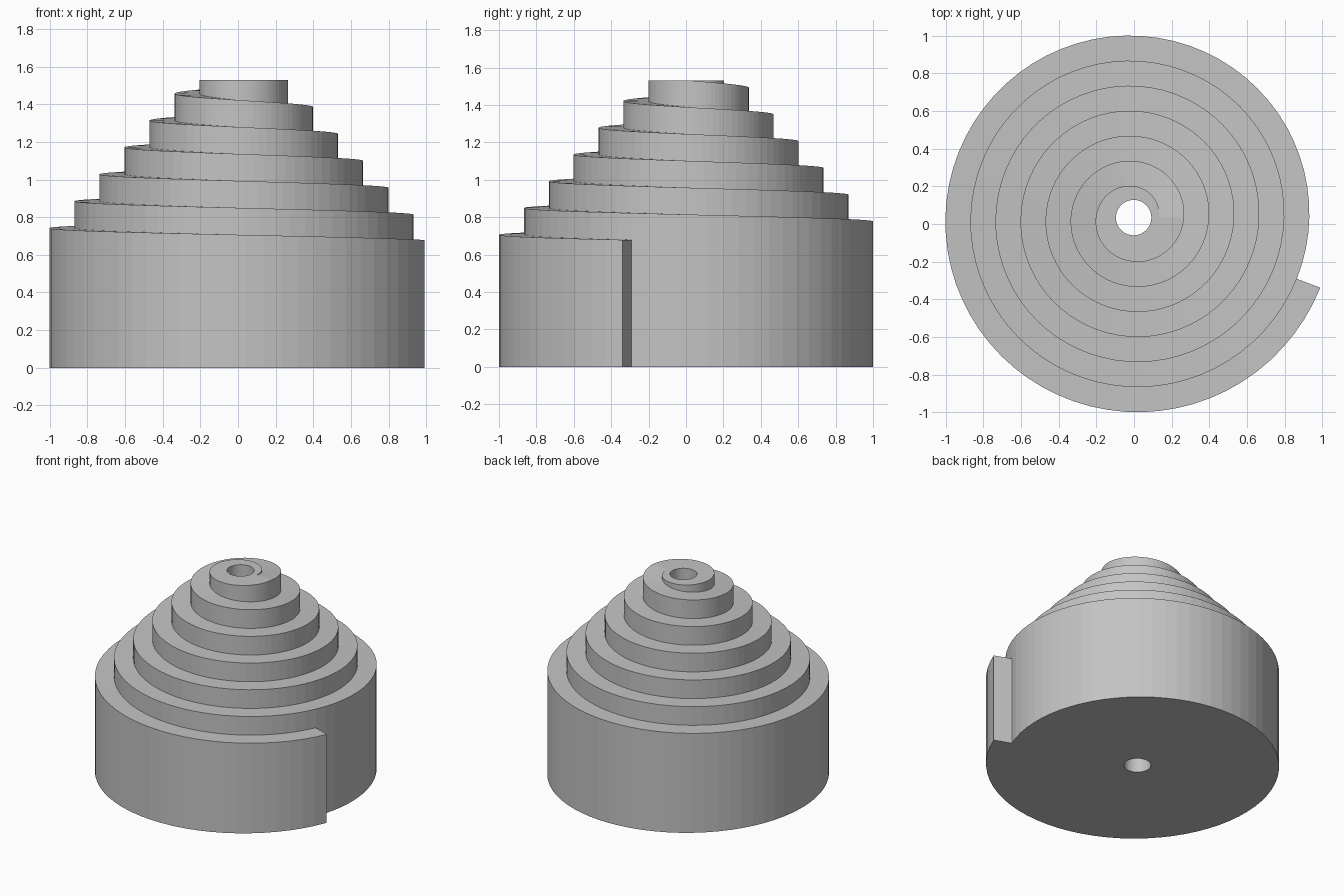
import bpy, bmesh, math

if "Cube" in bpy.data.objects:
    bpy.data.objects.remove(bpy.data.objects["Cube"])

N = 70                      # sides per turn
K0 = 4                      # step where the outer end of the roll sits
PITCH = 0.1332              # radius lost per turn
RISE = 0.1432               # height gained per turn
CX, CY = -0.002, 0.034      # spiral axis
HOLE = 0.094
TURNS = 6                   # sloping turns, then one flat turn closes the core


def radius(k):
    return 1.067 - PITCH * k / N


def height(k):
    return 0.671 + RISE * min(k / N, TURNS)


bm = bmesh.new()


def pt(k, r, z):
    a = -2 * math.pi * k / N
    return bm.verts.new((CX + r * math.cos(a), CY + r * math.sin(a), z))


def face(*pts):
    bm.faces.new([pt(*p) for p in pts])


for k in range(K0, (TURNS + 1) * N):
    j = k + 1
    first = k < K0 + N
    # stepped outer wall
    lo_a = 0 if first else height(k - N)
    lo_b = 0 if first else height(j - N)
    face((k, radius(k), lo_a), (k, radius(k), height(k)),
         (j, radius(j), height(j)), (j, radius(j), lo_b))
    # top of the rolled strip, reaching to the bore on the last turn
    last = k >= TURNS * N
    in_a = HOLE if last else radius(k + N)
    in_b = HOLE if last else radius(j + N)
    face((j, radius(j), height(j)), (k, radius(k), height(k)),
         (k, in_a, height(k)), (j, in_b, height(j)))
    # underside and bore
    if first:
        top = height(TURNS * N)
        face((k, radius(k), 0), (j, radius(j), 0), (j, HOLE, 0), (k, HOLE, 0))
        face((j, HOLE, 0), (j, HOLE, top), (k, HOLE, top), (k, HOLE, 0))

# cut end of the strip
face((K0, radius(K0), 0), (K0, radius(K0 + N), 0),
     (K0, radius(K0 + N), height(K0)), (K0, radius(K0), height(K0)))

bmesh.ops.remove_doubles(bm, verts=bm.verts, dist=0.0002)
mesh = bpy.data.meshes.new("spiral_roll")
bm.to_mesh(mesh)
bm.free()

grey = bpy.data.materials.new("light grey")
grey.diffuse_color = (0.55, 0.55, 0.55, 1)
grey.use_nodes = True
grey.node_tree.nodes["Principled BSDF"].inputs["Base Color"].default_value = grey.diffuse_color
mesh.materials.append(grey)
roll = bpy.data.objects.new("spiral_roll", mesh)
bpy.context.collection.objects.link(roll)
